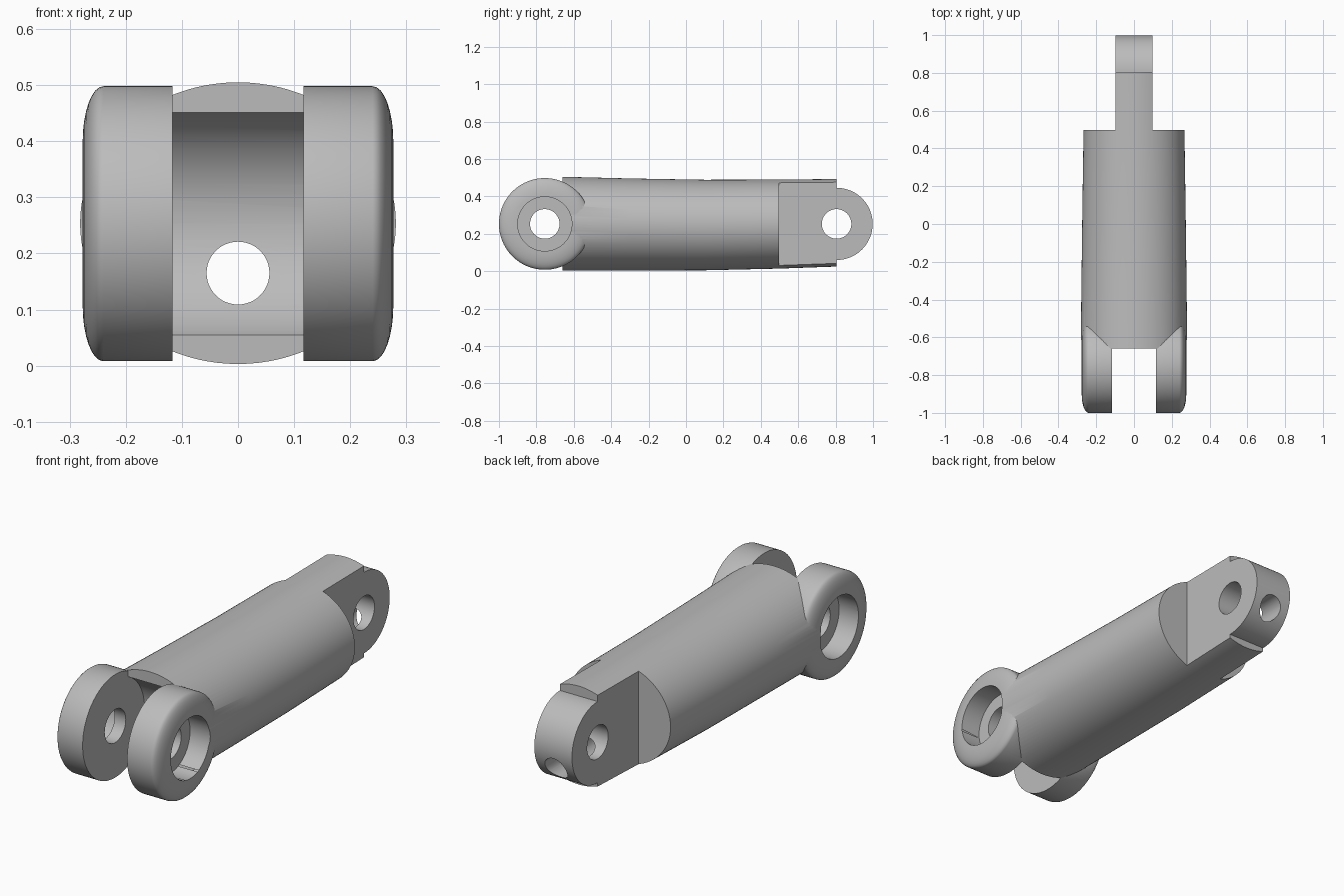
import bpy, bmesh
from math import sin, cos, pi, radians
from mathutils import Vector

cube = bpy.data.objects.get("Cube")
if cube:
    bpy.data.objects.remove(cube, do_unlink=True)

MID = 0.253        # height of both pin axes
FORK_Y = -0.755    # fork pin position
TONGUE_Y = 0.805   # tongue pin position
SIDES = 96

steel = bpy.data.materials.new("plain_grey")
steel.use_nodes = True
grey = (0.5, 0.5, 0.5, 1)
steel.diffuse_color = grey
steel.node_tree.nodes["Principled BSDF"].inputs["Base Color"].default_value = grey


def loft(name, rings):
    """Skin equal rings of points and cap both ends."""
    bm = bmesh.new()
    loops = [[bm.verts.new(p) for p in ring] for ring in rings]
    n = len(loops[0])
    for a, b in zip(loops, loops[1:]):
        for i in range(n):
            j = (i + 1) % n
            bm.faces.new((a[i], a[j], b[j], b[i]))
    bm.faces.new(loops[0])
    bm.faces.new(loops[-1])
    bmesh.ops.recalc_face_normals(bm, faces=bm.faces)
    mesh = bpy.data.meshes.new(name)
    bm.to_mesh(mesh)
    bm.free()
    mesh.materials.append(steel)
    ob = bpy.data.objects.new(name, mesh)
    bpy.context.collection.objects.link(ob)
    return ob


def turned_x(name, y, profile, sides=SIDES):
    """Solid turned about a crosswise axis; profile is (x, radius)."""
    angles = [2 * pi * i / sides for i in range(sides)]
    return loft(name, [[Vector((x, y + r * cos(a), MID + r * sin(a))) for a in angles]
                       for x, r in profile])


def box(name, low, high):
    (x0, y0, z0), (x1, y1, z1) = low, high
    return loft(name, [[(x0, y0, z), (x1, y0, z), (x1, y1, z), (x0, y1, z)] for z in (z0, z1)])


def combine(target, tool, operation):
    mod = target.modifiers.new(operation, "BOOLEAN")
    mod.operation = operation
    mod.solver = "EXACT"
    mod.object = tool
    bpy.context.view_layer.objects.active = target
    bpy.ops.object.modifier_apply(modifier=mod.name)
    bpy.data.objects.remove(tool, do_unlink=True)


def ellipse_ring(y, half_x, half_z, mid_z):
    return [(half_x * cos(2 * pi * i / SIDES), y, mid_z + half_z * sin(2 * pi * i / SIDES))
            for i in range(SIDES)]


# Slightly tapered oval shaft: y, half width, half height, mid height
shaft = [(-0.66, 0.282, 0.251, 0.254), (-0.3, 0.278, 0.246, 0.25),
         (0.1, 0.273, 0.242, 0.247), (0.497, 0.267, 0.238, 0.252),
         (TONGUE_Y, 0.264, 0.234, 0.259)]
rod = loft("clevis_rod", [ellipse_ring(*s) for s in shaft])

# Rounded clearance pocket between the fork cheeks
combine(rod, turned_x("pocket", FORK_Y, [(-0.117, 0.22), (0.117, 0.22)]), "DIFFERENCE")

# Flats that leave the central tongue
for s in (-1, 1):
    xs = sorted((s * 0.099, s * 0.5))
    combine(rod, box("flat", (xs[0], 0.497, -0.2), (xs[1], 1.2, 0.8)), "DIFFERENCE")

# Rounded tongue end
combine(rod, turned_x("tongue_end", TONGUE_Y, [(-0.099, 0.193), (0.099, 0.193)]), "UNION")

# Fork cheeks with softly crowned outer edges and counterbores
crown = [(0.24 + 0.037 * sin(t * pi / 16), 0.145 + 0.1 * cos(t * pi / 16)) for t in range(8)]
cheek = [(0.117, 0.245)] + crown + [(0.277, 0.14)]
for s in (-1, 1):
    combine(rod, turned_x("cheek", FORK_Y, [(s * x, r) for x, r in cheek]), "UNION")
for s in (-1, 1):
    combine(rod, turned_x("counterbore", FORK_Y, [(s * 0.175, 0.145), (s * 0.4, 0.145)]),
            "DIFFERENCE")

# Pin holes at both ends
for y in (FORK_Y, TONGUE_Y):
    combine(rod, turned_x("pin_hole", y, [(-0.5, 0.079), (0.5, 0.079)], 48), "DIFFERENCE")

# Lengthwise bore below the centre line
bore = loft("bore", [[(0.056 * cos(i * pi / 24), y, 0.165 + 0.056 * sin(i * pi / 24))
                      for i in range(48)] for y in (-1.3, 1.3)])
combine(rod, bore, "DIFFERENCE")

# Smooth curved faces, keep machined edges crisp
bpy.ops.object.select_all(action="DESELECT")
rod.select_set(True)
bpy.context.view_layer.objects.active = rod
bpy.ops.object.shade_smooth_by_angle(angle=radians(28))
